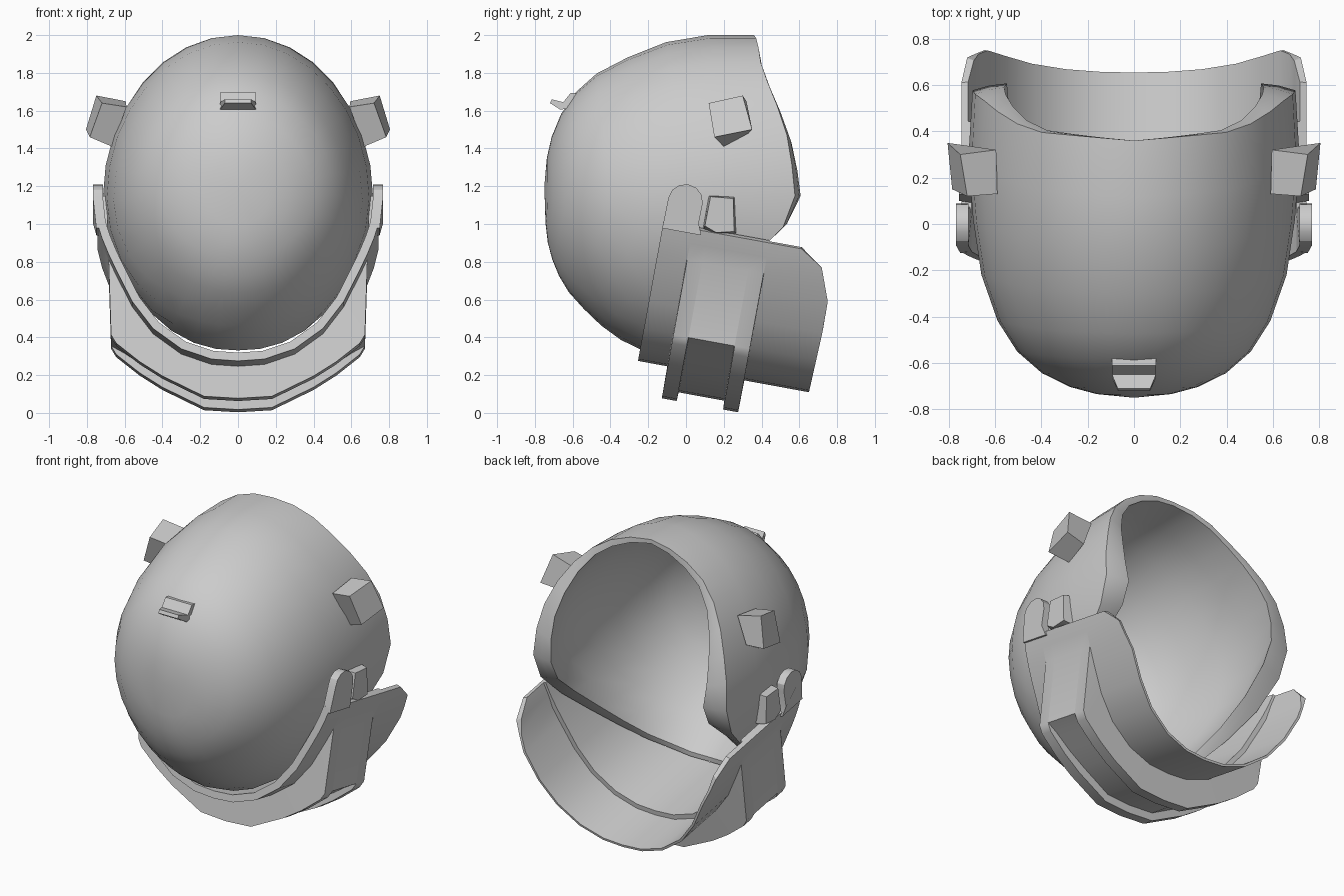
import bpy, bmesh
from math import sin, cos, pi, sqrt, hypot
from mathutils import Vector

if "Cube" in bpy.data.objects:
    bpy.data.objects.remove(bpy.data.objects["Cube"])


def finish(name, bm, angle=35):
    bmesh.ops.remove_doubles(bm, verts=bm.verts, dist=0.0005)
    bmesh.ops.recalc_face_normals(bm, faces=bm.faces)
    me = bpy.data.meshes.new(name)
    bm.to_mesh(me)
    bm.free()
    ob = bpy.data.objects.new(name, me)
    bpy.context.collection.objects.link(ob)
    bpy.ops.object.select_all(action='DESELECT')
    bpy.context.view_layer.objects.active = ob
    ob.select_set(True)
    bpy.ops.object.shade_smooth_by_angle(angle=angle * pi / 180)
    return ob


def loft(bm, rings):
    """Bridge closed rings of equal length."""
    vs = [[bm.verts.new(p) for p in r] for r in rings]
    n = len(vs[0])
    for a, b in zip(vs, vs[1:]):
        for i in range(n):
            j = (i + 1) % n
            bm.faces.new((a[i], a[j], b[j], b[i]))
    return vs


def lerp_table(table, x):
    for a, b in zip(table, table[1:]):
        if x <= b[0]:
            f = (x - a[0]) / (b[0] - a[0])
            return [p + (q - p) * f for p, q in zip(a[1:], b[1:])]
    return list(table[-1][1:])


def prism(name, rings_xyz):
    bm = bmesh.new()
    vs = loft(bm, rings_xyz)
    bm.faces.new(vs[0])
    bm.faces.new(vs[-1])
    return finish(name, bm, 30)


# Helmet shell: cross-sections along y (top, bottom, half width), cut off at a shaped rim
SECTIONS = [(-.75, 1.2, 1.2, 0), (-.74, 1.33, .95, .13), (-.72, 1.43, .85, .22),
            (-.68, 1.55, .74, .34), (-.6, 1.67, .61, .455), (-.55, 1.75, .56, .505),
            (-.38, 1.845, .405, .61), (-.16, 1.95, .30, .675), (.07, 2, .28, .70),
            (.36, 2, .29, .72), (.65, 2, .3, .69)]
SECTIONS = [(sqrt(r[0] + .75 + 1e-9), *r[1:]) for r in SECTIONS]
# rim by angle from the top: y position, inward lip fraction
RIM = [(0, .36, .03), (38, .40, .06), (66, .53, .14), (87, .58, .21), (97, .57, .22),
       (106, .45, .2), (122, .19, .12), (140, -.05, .06), (160, -.2, .04), (180, -.23, .035)]
SEG = 32
MID = Vector((0, .1, 1.15))


def rim_at(k):
    deg = 360 * k / SEG
    return lerp_table(RIM, min(deg, 360 - deg))


def shell_point(k, s):
    a = 2 * pi * k / SEG
    y = -.75 + (rim_at(k)[0] + .75) * s
    top, bot, w = lerp_table(SECTIONS, sqrt(max(0, y + .75)))
    c = cos(a)
    w *= 1 - .1 * c * c if c < 0 else 1
    return Vector((w * sin(a), y, (top + bot) / 2 + (top - bot) / 2 * c))


def lip_point(k, f):
    a = 2 * pi * k / SEG
    p = shell_point(k, 1)
    d = rim_at(k)[1] * f
    return Vector((p.x * (1 - d), p.y + .03 * sin(a) ** 2 * sqrt(f),
                   1.15 + (p.z - 1.15) * (1 - d)))


steps = [0, .012, .035, .08, .15, .25, .4, .58, .78, 1]
rings = [[shell_point(k, s) for k in range(SEG)] for s in steps]
rings += [[lip_point(k, f) for k in range(SEG)] for f in (.5, 1)]
rings += [[MID + (shell_point(k, s) - MID) * .95 for k in range(SEG)]
          for s in reversed(steps[:-1])]
bm = bmesh.new()
loft(bm, rings)
finish("helmet_shell", bm, 50)


# Chin guard: U-shaped section swept along a tilted axis, with a raised grooved middle
def tilt(x, u, v):
    return Vector((x, .983 * u + .18 * v, -.18 * u + .983 * v))


BASE = [(0, .225), (.14, .235), (.3, .29), (.45, .40), (.56, .545),
        (.645, .715), (.685, .80), (.72, .886), (.745, .965)]
RIDGE = [(0, .053), (.18, .064), (.4, .173), (.52, .25), (.645, .35),
         (.672, .395)] + BASE[6:]
GROOVE = [(0, .1), (.17, .11), (.375, .215), (.49, .28), (.6, .355),
          (.672, .395)] + BASE[6:]


def inset(pts, d):
    out = []
    for i, p in enumerate(pts):
        a = pts[i - 1] if i else (-pts[1][0], pts[1][1])
        b = pts[min(i + 1, len(pts) - 1)]
        dx, dy = b[0] - a[0], b[1] - a[1]
        n = hypot(dx, dy)
        out.append((p[0] - dy / n * d, p[1] + dx / n * d))
    return out


def whole(half):
    return [(-x, v) for x, v in reversed(half[1:])] + half


THICK = inset(BASE, .045)
THIN = inset(BASE, .015)[:7] + inset(BASE, .03)[7:]     # rear strip
BACK_EDGE = [(.2, .62), (.695, .64), (.886, .569), (.965, .445)]
stations = [(-.3, BASE, THICK), (-.142, BASE, THICK), (-.14, RIDGE, THICK),
            (-.06, RIDGE, THICK), (-.058, GROOVE, THICK), (.188, GROOVE, THICK),
            (.19, RIDGE, THICK), (.271, RIDGE, THICK), (.273, BASE, THIN),
            (None, BASE, THIN)]
rings = []
for u, outer, inner in stations:
    loop = whole(outer) + whole(inner)[::-1]
    rings.append([tilt(x, lerp_table(BACK_EDGE, v)[0] if u is None else u, v)
                  for x, v in loop])
bm = bmesh.new()
vs = loft(bm, rings)
for end in (vs[0], vs[-1]):
    n = len(end)
    for i in range(n // 2 - 1):
        bm.faces.new((end[i], end[i + 1], end[n - 2 - i], end[n - 1 - i]))
finish("chin_guard", bm, 30)

# Parts repeated on both sides
for side, s in (("right", 1), ("left", -1)):
    # rounded pivot tab at the top of the guard
    tab = [(-.3, .94), (-.09, .94), (-.115, 1.0)]
    tab += [(-.205 + .092 * cos(a * pi / 6), 1.105 + .088 * sin(a * pi / 6))
            for a in range(7)]
    prism("pivot_tab_" + side,
          [[tilt(s * (x + .3 * min(0, v - 1.0)), u, v) for u, v in tab] for x in (.715, .768)])

    # small latch block beside the tab
    inner = [(.09, .97), (.16, .945), (.265, .95), (.26, 1.145), (.12, 1.15)]
    outer = [(.10, .99), (.16, .955), (.255, .96), (.25, 1.135), (.13, 1.145)]
    prism("latch_" + side, [[(s * .69, y, z) for y, z in inner],
                            [(s * .755, y, z) for y, z in outer]])

    # angular side lamp
    prism("side_lamp_" + side,
          [[(s * x, y, z) for x, y, z in r] for r in (
              [(.59, .13, 1.62), (.595, .32, 1.65), (.665, .33, 1.48), (.668, .2, 1.41)],
              [(.72, .12, 1.64), (.75, .30, 1.68), (.805, .35, 1.5), (.785, .15, 1.46)])])

# Front clip: bent profile across the brow
clip = [(-.57, 1.69), (-.61, 1.695), (-.65, 1.645), (-.71, 1.66),
        (-.72, 1.64), (-.665, 1.605), (-.58, 1.62)]
prism("front_clip", [[(sx * (.07 if y < -.7 else .095), y, z) for y, z in clip]
                     for sx in (-1, 1)])
